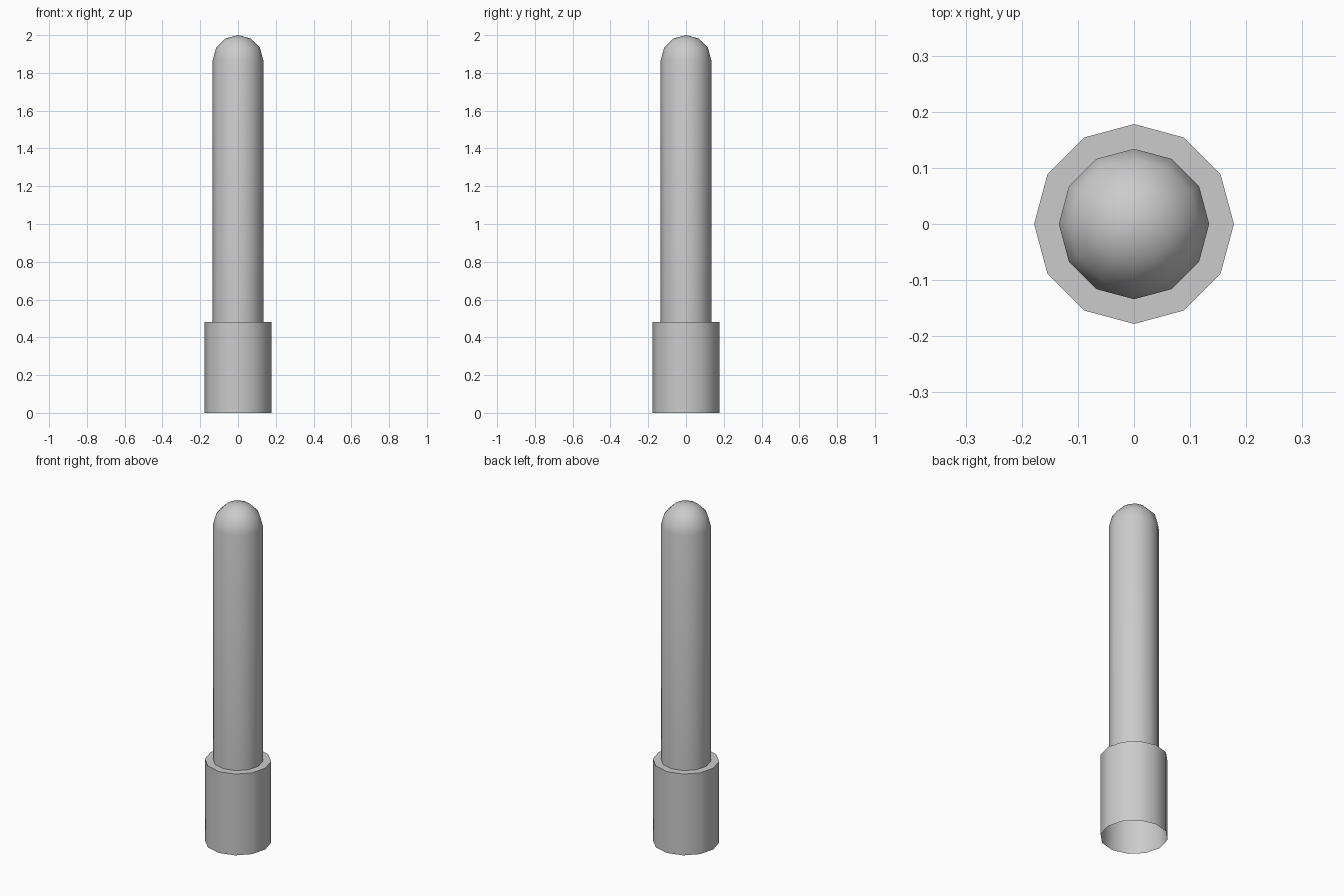
import bpy, bmesh
from math import sin, cos, radians, pi

if "Cube" in bpy.data.objects:
    bpy.data.objects.remove(bpy.data.objects["Cube"])

SIDES = 12


def lathe(name, profile):
    """Revolve (radius, z) points around z, leaving the ends open unless radius is 0."""
    bm = bmesh.new()
    rings = []
    for r, z in profile:
        if r < 1e-6:
            rings.append([bm.verts.new((0, 0, z))] * SIDES)
        else:
            rings.append([bm.verts.new((r * cos(2 * pi * i / SIDES), r * sin(2 * pi * i / SIDES), z))
                          for i in range(SIDES)])
    for low, high in zip(rings, rings[1:]):
        for i in range(SIDES):
            j = (i + 1) % SIDES
            bm.faces.new(dict.fromkeys((low[i], low[j], high[j], high[i])))
    mesh = bpy.data.meshes.new(name)
    bm.to_mesh(mesh)
    bm.free()
    obj = bpy.data.objects.new(name, mesh)
    bpy.context.collection.objects.link(obj)
    bpy.ops.object.select_all(action='DESELECT')
    obj.select_set(True)
    bpy.context.view_layer.objects.active = obj
    bpy.ops.object.shade_smooth_by_angle(angle=radians(45))
    return obj


SHAFT_R, COLLAR_R, COLLAR_H, TOP = 0.134, 0.178, 0.48, 2.0

# Collar: open-bottomed sleeve with a flat shoulder
lathe("base_collar", [(COLLAR_R, 0), (COLLAR_R, COLLAR_H), (SHAFT_R, COLLAR_H)])

# Shaft with a hemispherical tip
dome = [(SHAFT_R * cos(radians(a)), TOP - SHAFT_R + SHAFT_R * sin(radians(a)))
        for a in (0, 30, 60, 90)]
lathe("rounded_shaft", [(SHAFT_R, COLLAR_H)] + dome)
